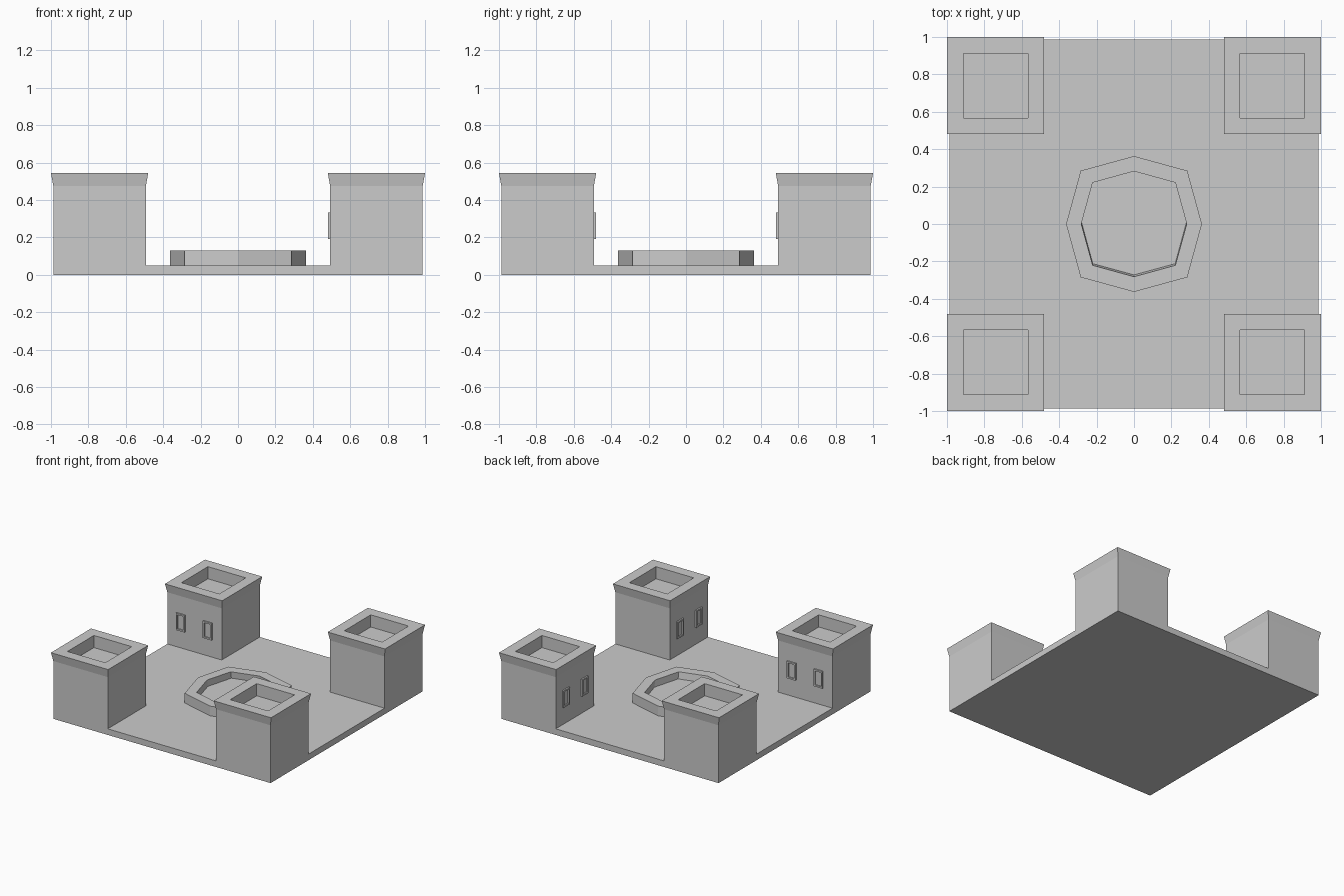
import bpy, bmesh
from math import pi
from mathutils import Matrix, Vector

if "Cube" in bpy.data.objects:
    bpy.data.objects.remove(bpy.data.objects["Cube"])


def finish(bm, name):
    bmesh.ops.recalc_face_normals(bm, faces=bm.faces)
    mesh = bpy.data.meshes.new(name)
    bm.to_mesh(mesh)
    bm.free()
    ob = bpy.data.objects.new(name, mesh)
    bpy.context.collection.objects.link(ob)
    return ob


def extrude(bm, face, offset):
    """Extrude one face by an offset and return the new end face."""
    res = bmesh.ops.extrude_face_region(bm, geom=[face])
    new = [g for g in res['geom'] if isinstance(g, bmesh.types.BMFace)][0]
    bmesh.ops.translate(bm, verts=new.verts, vec=offset)
    if face.is_valid:
        bmesh.ops.delete(bm, geom=[face], context='FACES_ONLY')
    return new


def resize(face, half):
    """Make a square horizontal face have the given half width about (+-0.74)."""
    c = face.calc_center_median()
    cx, cy = (0.74 if c.x > 0 else -0.74), (0.74 if c.y > 0 else -0.74)
    for v in face.verts:
        v.co.x = cx + (half if v.co.x > c.x else -half)
        v.co.y = cy + (half if v.co.y > c.y else -half)


# Courtyard slab: 3 x 3 tiles with four corner towers raised from it
bm = bmesh.new()
ticks = (-0.9875, -0.4925, 0.4925, 0.9875)
grid = [[bm.verts.new((x, y, 0)) for x in ticks] for y in ticks]
tiles = [bm.faces.new((grid[j][i], grid[j][i + 1], grid[j + 1][i + 1], grid[j + 1][i]))
         for j in range(3) for i in range(3)]
res = bmesh.ops.extrude_face_region(bm, geom=tiles, use_keep_orig=True)
bmesh.ops.translate(bm, verts=[g for g in res['geom'] if isinstance(g, bmesh.types.BMVert)],
                    vec=(0, 0, 0.05))
corners = [f for f in res['geom'] if isinstance(f, bmesh.types.BMFace)
           and abs(f.calc_center_median().x) > 0.5 and abs(f.calc_center_median().y) > 0.5]
for f in corners:
    f = extrude(bm, f, (0, 0, 0.425))       # tower wall
    f = extrude(bm, f, (0, 0, 0.07))        # flared cornice
    resize(f, 0.26)
    f = extrude(bm, f, (0, 0, 0))           # parapet rim
    resize(f, 0.172)
    extrude(bm, f, (0, 0, -0.10))           # sunken roof
bmesh.ops.recalc_face_normals(bm, faces=bm.faces)
bmesh.ops.dissolve_limit(bm, angle_limit=0.01, verts=bm.verts, edges=bm.edges)
finish(bm, "courtyard_and_towers")


# Eight-sided fountain basin
def ring(bm, axis, diag, z, dy=0.0):
    pts = [(axis, 0), (diag, diag), (0, axis), (-diag, diag),
           (-axis, 0), (-diag, -diag), (0, -axis), (diag, -diag)]
    return [bm.verts.new((x, y + dy, z)) for x, y in pts]


bm = bmesh.new()
rings = [ring(bm, 0.363, 0.285, 0.05), ring(bm, 0.363, 0.285, 0.13),
         ring(bm, 0.282, 0.221, 0.13), ring(bm, 0.28, 0.22, 0.075, 0.008)]
for a, b in zip(rings, rings[1:]):
    for i in range(8):
        k = (i + 1) % 8
        bm.faces.new((a[i], a[k], b[k], b[i]))
bm.faces.new(rings[-1])
bm.faces.new(rings[0])
finish(bm, "fountain_basin")


# Framed window, built facing -y and turned about z
def window(name, x, y, turn):
    bm = bmesh.new()
    bmesh.ops.create_cube(bm, size=1, matrix=Matrix.Translation((0, -0.006, 0))
                          @ Matrix.Diagonal((0.08, 0.012, 0.14, 1)))
    front = min(bm.faces, key=lambda f: f.calc_center_median().y)
    bmesh.ops.inset_individual(bm, faces=[front], thickness=0.018)
    front = [f for f in bm.faces if all(abs(v.co.x) < 0.03 for v in f.verts)][0]
    extrude(bm, front, (0, 0.010, 0))
    ob = finish(bm, name)
    ob.location = (x, y, 0.262)
    ob.rotation_euler.z = turn


for n, s in enumerate((-0.122, 0.122), 1):
    window(f"back_left_window_{n}", -0.74 + s, 0.4925, 0)
    window(f"front_left_window_{n}", -0.74 + s, -0.4925, pi)
    window(f"back_right_window_{n}", 0.4925, 0.74 + s, -pi / 2)
    window(f"front_right_window_{n}", 0.4925, -0.74 + s, -pi / 2)
